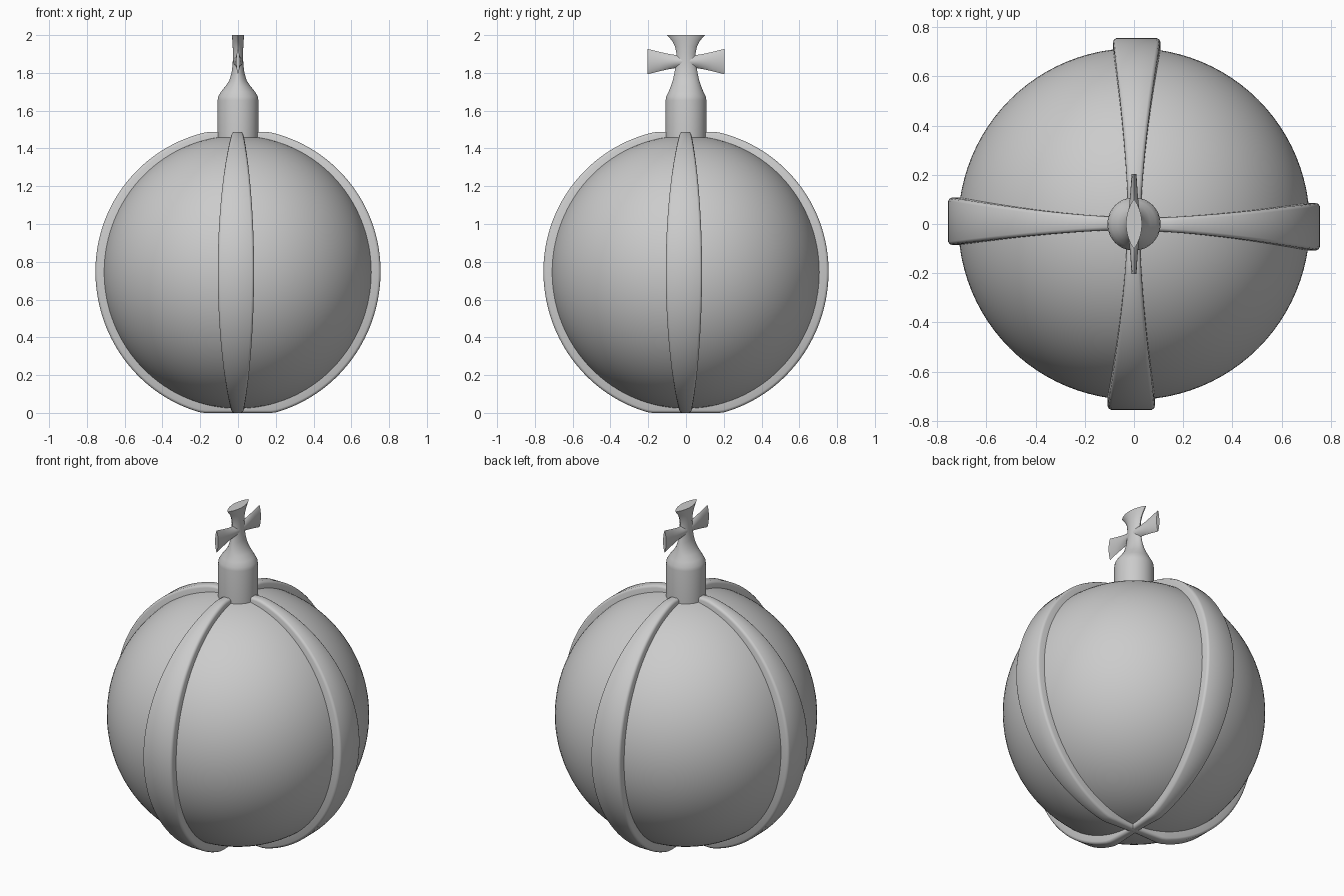
import bpy, bmesh, math
from mathutils import Matrix, Vector

cube = bpy.data.objects.get("Cube")
if cube:
    bpy.data.objects.remove(cube, do_unlink=True)

grey = bpy.data.materials.new("plain grey")
grey.use_nodes = True
grey.diffuse_color = (0.6, 0.6, 0.6, 1)
grey.node_tree.nodes["Principled BSDF"].inputs["Base Color"].default_value = grey.diffuse_color

CENTRE = 0.75


def finish(bm, name):
    """Turn a bmesh into a smooth shaded object."""
    bmesh.ops.recalc_face_normals(bm, faces=bm.faces)
    mesh = bpy.data.meshes.new(name)
    bm.to_mesh(mesh)
    bm.free()
    mesh.materials.append(grey)
    ob = bpy.data.objects.new(name, mesh)
    bpy.context.collection.objects.link(ob)
    bpy.ops.object.select_all(action='DESELECT')
    ob.select_set(True)
    bpy.context.view_layer.objects.active = ob
    bpy.ops.object.shade_smooth_by_angle(angle=math.radians(40))
    return ob


def loft(name, rings):
    """Skin a list of closed rings and cap both ends."""
    bm = bmesh.new()
    loops = [[bm.verts.new(p) for p in ring] for ring in rings]
    n = len(loops[0])
    for a, b in zip(loops, loops[1:]):
        for i in range(n):
            j = (i + 1) % n
            bm.faces.new((a[i], a[j], b[j], b[i]))
    bm.faces.new(loops[0][::-1])
    bm.faces.new(loops[-1])
    return finish(bm, name)


def lens(half_thick, half_long, power, n=48):
    """Outline that goes from an ellipse (power 1) to a pointed lens (power 2)."""
    pts = []
    for i in range(n):
        a = math.tau * i / n
        c = math.cos(a)
        pts.append((half_thick * math.copysign(abs(c) ** power, c),
                    half_long * math.sin(a)))
    return pts


# Round body
bm = bmesh.new()
bmesh.ops.create_uvsphere(bm, u_segments=96, v_segments=64, radius=1)
bmesh.ops.scale(bm, vec=(0.714, 0.714, 0.722), verts=bm.verts)
bmesh.ops.translate(bm, vec=(0, 0, CENTRE - 0.005), verts=bm.verts)
finish(bm, "orb_body")


# Raised bands running from pole to pole, widest at the equator
def band_ring(t):
    s = max(math.sin(t), 0) ** 1.6
    half, shift = 0.025 + 0.071 * s, -0.002 - 0.009 * s
    rise = math.cos(t) * (0.755 if t < math.pi / 2 else 0.775)
    out = Vector((0, -0.755 * math.sin(t), min(max(rise, -0.75), 0.738)))
    side = [(0, 0.09), (0, 0.014), (0.004, 0.005), (0.013, 0)]   # inset, depth
    pts = [(-half + i, d) for i, d in side]
    pts += [(half - i, d) for i, d in reversed(side)]
    ring = []
    for x, depth in pts:
        p = out * (1 - depth / out.length)
        ring.append((x + shift, p.y, p.z + CENTRE))
    return ring


STEPS = 80
for k, where in enumerate(("front", "left", "back", "right")):
    band = loft(where + "_band", [band_ring(math.pi * i / STEPS) for i in range(STEPS + 1)])
    band.data.transform(Matrix.Rotation(math.pi / 2 * k, 4, 'Z'))

# Stem: round socket that narrows into a lens-shaped upright, flared at the top
# height, half thickness, half width, outline power
stem = [
    (1.45, 0.108, 0.108, 1), (1.655, 0.108, 0.108, 1), (1.675, 0.105, 0.105, 1),
    (1.70, 0.090, 0.092, 1), (1.73, 0.066, 0.080, 1), (1.76, 0.046, 0.070, 1.1),
    (1.80, 0.034, 0.061, 1.2), (1.85, 0.028, 0.053, 1.3), (1.90, 0.027, 0.050, 1.4),
    (1.94, 0.028, 0.058, 1.5), (1.97, 0.030, 0.074, 1.6), (2.00, 0.032, 0.100, 1.7),
]
loft("finial_stem", [[(x, y, z) for x, y in lens(a, b, p)] for z, a, b, p in stem])

# Flared side arms of the cross: distance, half thickness, half height
arm = [(0, 0.027, 0.034), (0.05, 0.023, 0.034), (0.09, 0.018, 0.040),
       (0.14, 0.014, 0.051), (0.203, 0.010, 0.067)]
for name, sign in (("front_arm", -1), ("back_arm", 1)):
    loft(name, [[(x, sign * y, 1.86 + h) for x, h in lens(a, b, 1.7)] for y, a, b in arm])
